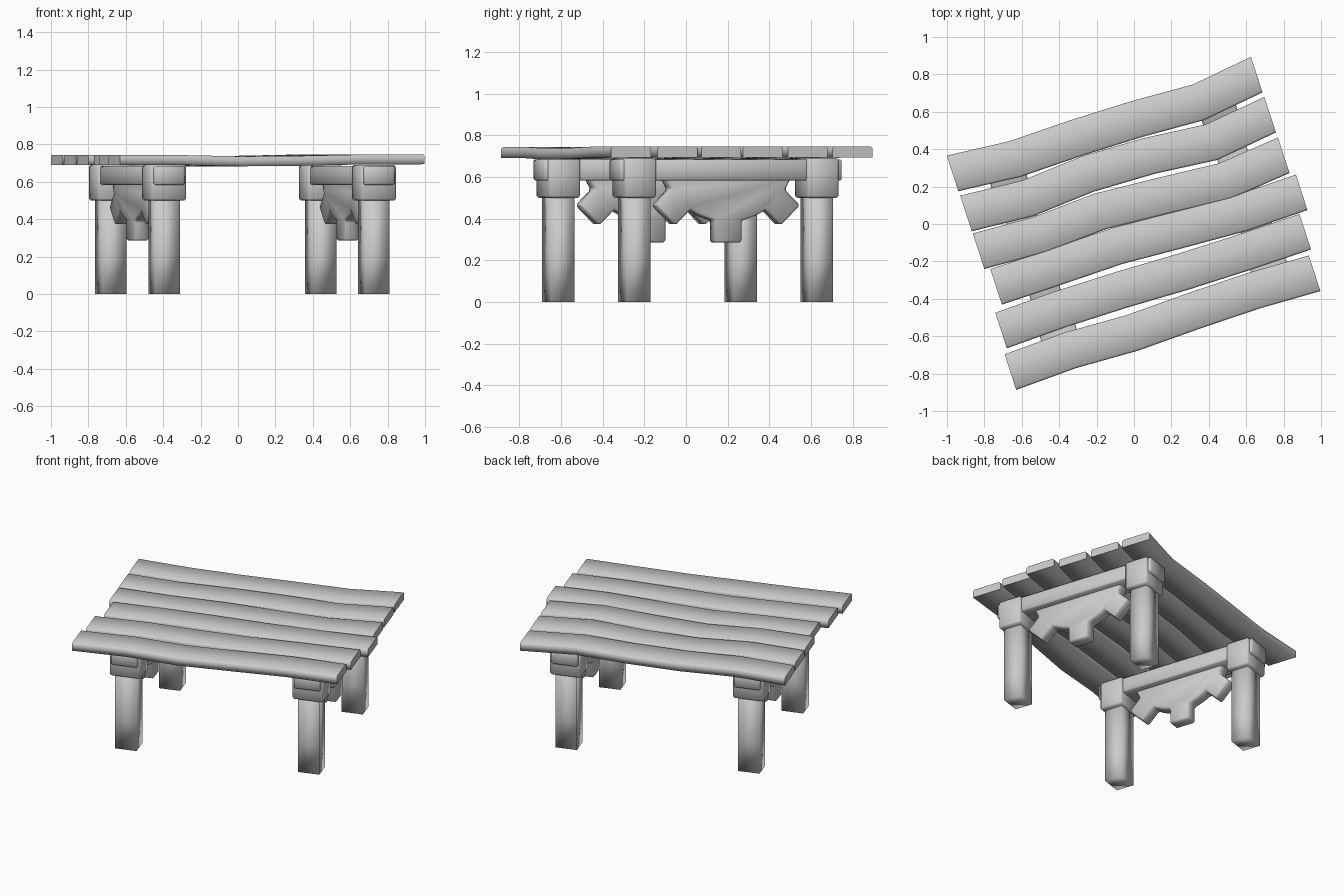
import bpy, bmesh
from math import radians, sin, cos, pi, sqrt
from mathutils import Matrix, Vector

cube = bpy.data.objects.get("Cube")
if cube:
    bpy.data.objects.remove(cube)

TURN = Matrix.Rotation(radians(18), 4, 'Z')   # whole table is turned on its feet

grey = bpy.data.materials.new("plain_grey")
grey.use_nodes = True
colour = (0.6, 0.6, 0.6, 1)
grey.diffuse_color = colour
grey.node_tree.nodes["Principled BSDF"].inputs["Base Color"].default_value = colour


def finish(bm, name, sharp_ends=False, bevel=0):
    """Turn a bmesh into a smooth-shaded object."""
    bmesh.ops.recalc_face_normals(bm, faces=bm.faces[:])
    if bevel:
        bmesh.ops.bevel(bm, geom=bm.edges[:], offset=bevel, segments=1,
                        affect='EDGES', clamp_overlap=True)
    bm.transform(TURN)
    for f in bm.faces:
        f.smooth = True
    if sharp_ends:
        along = TURN.to_3x3() @ Vector((1, 0, 0))
        for f in bm.faces:
            if abs(f.normal.dot(along)) > 0.9:
                for e in f.edges:
                    e.smooth = False
    mesh = bpy.data.meshes.new(name)
    bm.to_mesh(mesh)
    bm.free()
    mesh.materials.append(grey)
    obj = bpy.data.objects.new(name, mesh)
    bpy.context.collection.objects.link(obj)
    return obj


def loft(name, rings, **kw):
    """Skin a list of matching closed rings and cap both ends."""
    bm = bmesh.new()
    loops = [[bm.verts.new(p) for p in ring] for ring in rings]
    n = len(loops[0])
    for a, b in zip(loops, loops[1:]):
        for i in range(n):
            j = (i + 1) % n
            bm.faces.new((a[i], a[j], b[j], b[i]))
    bm.faces.new(loops[0])
    bm.faces.new(loops[-1])
    return finish(bm, name, **kw)


def block(name, x, y, sx, sy, levels, bevel=0):
    """Upright box with edge loops at the given heights."""
    corners = ((-1, -1), (1, -1), (1, 1), (-1, 1))
    rings = [[(x + a * sx / 2, y + b * sy / 2, z) for a, b in corners] for z in levels]
    return loft(name, rings, bevel=bevel)


# Wavy planks: centre offset along the plank, across position, sideways bends
PLANKS = [
    (-0.018, -0.549, (0, .012, -.002, .008, .012, 0)),
    (0.003, -0.322, (0, .01, .008, -.002, -.004, 0)),
    (0.05, -0.096, (.004, .007, .012, -.008, -.026, -.02)),
    (0.02, 0.108, (.01, -.006, .012, -.012, -.04, -.006)),
    (0.018, 0.331, (0, -.025, 0, -.01, -.043, 0)),
    (0.016, 0.557, (0, -.03, -.024, -.028, -.045, 0)),
]
LENGTH, HALF, CHAMFER = 1.71, 0.1, 0.01
LIFT = (0, 0, -.007, -.004, .003, .004)
for k, (shift, across, bends) in enumerate(PLANKS):
    rings = []
    for i, (bend, lift) in enumerate(zip(bends, LIFT)):
        x = shift - LENGTH / 2 + LENGTH * i / 5
        y = across + bend
        low, top = 0.69 + lift, 0.743 + lift
        rings.append([(x, y - HALF, low), (x, y + HALF, low),
                      (x, y + HALF, top - CHAMFER), (x, y + HALF - CHAMFER, top),
                      (x, y - HALF + CHAMFER, top), (x, y - HALF, top - CHAMFER)])
    loft(f"plank_{k + 1}", rings, sharp_ends=True)


def gear_outline(hub_z=0.73, radius=0.345, tip=0.445, half=0.069, top=0.6):
    """Lower half of a cog with three square teeth, as (across, height) points."""
    start = math_start = -pi + abs((hub_z - top) / radius)
    end = -start - pi
    root = sqrt(radius ** 2 - half ** 2)
    spread = half / radius
    teeth = [radians(a) for a in (-135, -90, -45)]
    pts = []
    marks = [start] + teeth + [end]
    for i, angle in enumerate(marks):
        if 0 < i < 4:
            c, s = cos(angle), sin(angle)
            for r, w in ((root, -half), (tip, -half), (tip, half), (root, half)):
                pts.append((r * c - w * s, hub_z + r * s + w * c))
        else:
            pts.append((radius * cos(angle), hub_z + radius * sin(angle)))
        # rim between this mark and the next
        if i < 4:
            a = angle + (spread if i > 0 else 0)
            b = marks[i + 1] - (spread if i < 3 else 0)
            for t in (1 / 3, 2 / 3):
                m = a + (b - a) * t
                pts.append((radius * cos(m), hub_z + radius * sin(m)))
    return pts


# Two trestles: legs, caps, cross beam and half-cog brace
for side, x in (("right", -0.565), ("left", 0.615)):
    for end, y in (("front", -0.46), ("back", 0.46)):
        block(f"{end}_{side}_leg", x, y, 0.138, 0.12, (0, 0.19, 0.6))
        block(f"{end}_{side}_leg_cap", x, y, 0.2, 0.16, (0.5, 0.69), bevel=0.01)
    block(f"{side}_beam", x, 0, 0.17, 1.12, (0.583, 0.685), bevel=0.008)
    outline = gear_outline()
    brace = loft(f"{side}_cog_brace",
                 [[(x + dx, v, z) for v, z in outline] for dx in (-0.042, 0.042)],
                 bevel=0.01)
    bpy.ops.object.select_all(action='DESELECT')
    brace.select_set(True)
    bpy.context.view_layer.objects.active = brace
    bpy.ops.object.shade_smooth_by_angle(angle=radians(50))
